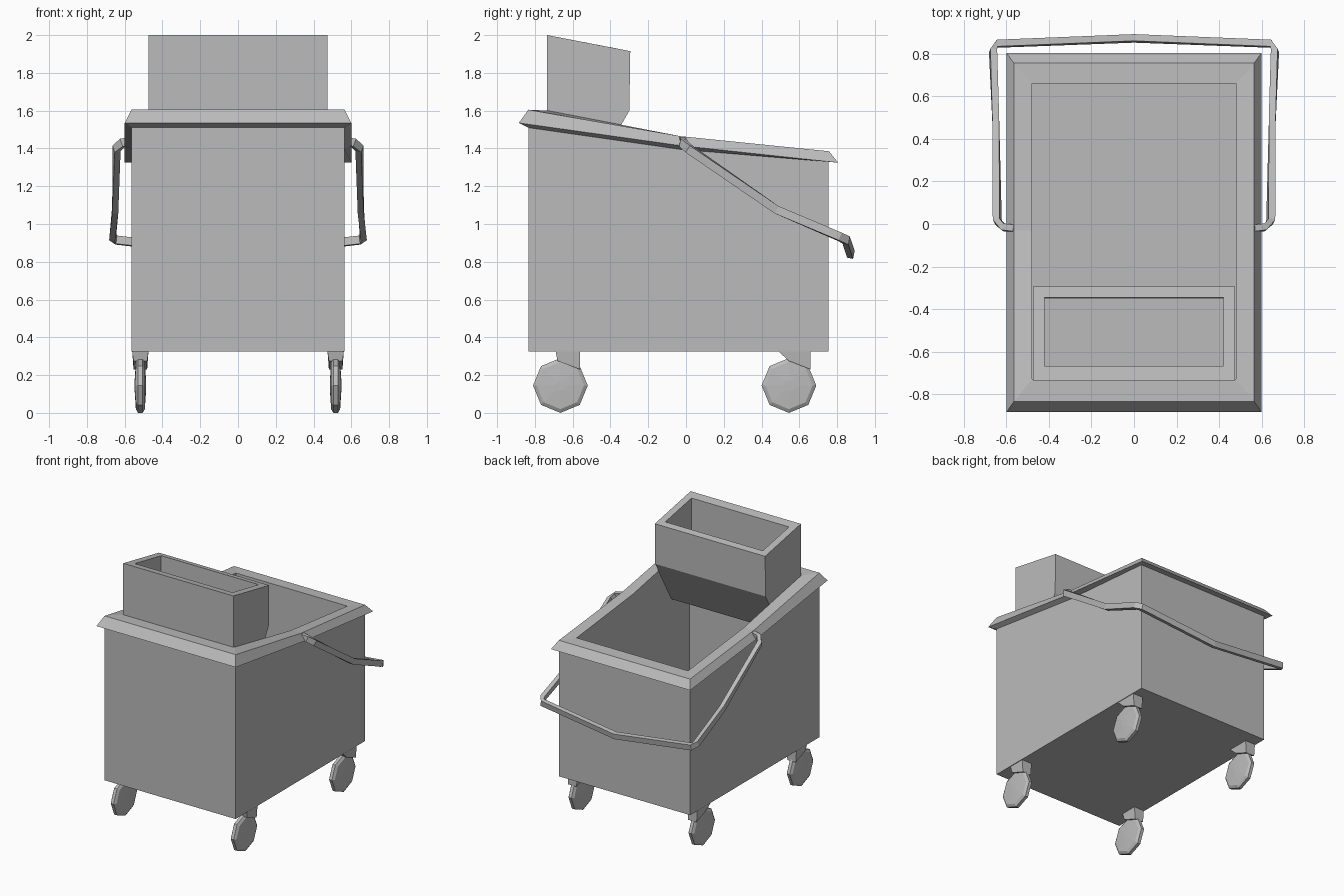
import bpy, bmesh, math
from mathutils import Vector

if "Cube" in bpy.data.objects:
    bpy.data.objects.remove(bpy.data.objects["Cube"])

grey = bpy.data.materials.new("plain grey")
grey.use_nodes = True
COLOUR = (0.5, 0.5, 0.5, 1)
grey.diffuse_color = COLOUR
grey.node_tree.nodes["Principled BSDF"].inputs["Base Color"].default_value = COLOUR


def make(name, bm):
    bmesh.ops.recalc_face_normals(bm, faces=bm.faces)
    mesh = bpy.data.meshes.new(name)
    bm.to_mesh(mesh)
    bm.free()
    mesh.materials.append(grey)
    ob = bpy.data.objects.new(name, mesh)
    bpy.context.collection.objects.link(ob)
    return ob


def loft(name, rings, caps=True, closed=False):
    """Skin matching rings of points, with end caps or joined end to end."""
    bm = bmesh.new()
    loops = [[bm.verts.new(p) for p in ring] for ring in rings]
    pairs = list(zip(loops, loops[1:]))
    if closed:
        pairs.append((loops[-1], loops[0]))
    for a, b in pairs:
        for i in range(len(a)):
            j = (i + 1) % len(a)
            bm.faces.new((a[i], a[j], b[j], b[i]))
    if caps and not closed:
        bm.faces.new(loops[0])
        bm.faces.new(loops[-1])
    return make(name, bm)


# Tub: rings run front, middle, back, with a sloping flared rim
MID = -0.03


def tub_ring(x, y0, y1, z0, zm, z1):
    side = [(x, y0, z0), (x, MID, zm), (x, y1, z1)]
    return side + [(-px, py, pz) for px, py, pz in reversed(side)]


loft("bucket_tub", [
    tub_ring(0.565, -0.835, 0.755, 0.325, 0.325, 0.325),
    tub_ring(0.565, -0.835, 0.755, 1.51, 1.395, 1.33),
    tub_ring(0.6, -0.885, 0.805, 1.535, 1.415, 1.325),
    tub_ring(0.565, -0.835, 0.757, 1.605, 1.465, 1.385),
    tub_ring(0.48, -0.73, 0.66, 1.6, 1.465, 1.39),
    tub_ring(0.48, -0.73, 0.66, 0.41, 0.41, 0.41),
])


# Wringer: hollow box with a sloped underside at the back
def box_ring(x, y0, y1, z0, z1):
    return [(x, y0, z0), (x, y1, z1), (-x, y1, z1), (-x, y0, z0)]


loft("wringer", [
    box_ring(0.475, -0.735, -0.5, 1.25, 1.25),
    box_ring(0.475, -0.735, -0.3, 1.6, 1.6),
    box_ring(0.475, -0.735, -0.295, 2.0, 1.915),
    box_ring(0.42, -0.668, -0.345, 1.987, 1.925),
    box_ring(0.42, -0.668, -0.35, 1.63, 1.63),
])

# Bail handle: flat bar swept along a mirrored path behind the tub
half = [(0.55, -0.02, 1.44), (0.612, -0.017, 1.43), (0.643, 0.012, 1.4),
        (0.65, 0.48, 1.075), (0.663, 0.815, 0.932), (0.645, 0.848, 0.915)]
path = [Vector(p) for p in half] + [Vector((0, 0.873, 0.84))]
path += [Vector((-x, y, z)) for x, y, z in reversed(half)]
outs = [Vector((0, -1, 0)), Vector((0.6, -1, 0)), Vector((1, -0.5, 0)),
        Vector((1, 0, 0)), Vector((1, 0.4, 0)), Vector((0.4, 1, -0.1))]
outs += [Vector((0, 1, -0.2))] + [Vector((-v.x, v.y, v.z)) for v in reversed(outs)]
rings = []
for i, p in enumerate(path):
    along = (path[min(i + 1, len(path) - 1)] - path[max(i - 1, 0)]).normalized()
    out = (outs[i] - along * outs[i].dot(along)).normalized() * 0.016
    up = along.cross(out).normalized() * 0.022
    rings.append([p + out + up, p + out - up, p - out - up, p - out + up])
loft("bail_handle", rings)


# Casters: eight sided wheels with tapered mounting brackets
def wheel_ring(x, y, half_width, r):
    turns = [math.tau * k / 8 for k in range(8)]
    return [(x + half_width, y + r * math.cos(t), 0.145 + r * math.sin(t)) for t in turns]


brackets = {
    "front": (-0.665, [(-0.69, 0.325), (-0.56, 0.325), (-0.56, 0.23), (-0.68, 0.275)]),
    "back": (0.545, [(0.49, 0.325), (0.66, 0.325), (0.66, 0.23), (0.545, 0.275)]),
}
for side, s in (("left", 1), ("right", -1)):
    for end, (y, outline) in brackets.items():
        x = s * 0.517
        loft(f"{end}_{side}_wheel", [
            wheel_ring(x, y, w, r) for w, r in
            ((-0.03, 0.03), (-0.024, 0.125), (-0.012, 0.145),
             (0.012, 0.145), (0.024, 0.125), (0.03, 0.03))])
        widths = [0.043 if z > 0.3 else 0.036 for _, z in outline]
        loft(f"{end}_{side}_bracket", [
            [(x + d * w, py, z) for w, (py, z) in zip(widths, outline)] for d in (-1, 1)])
